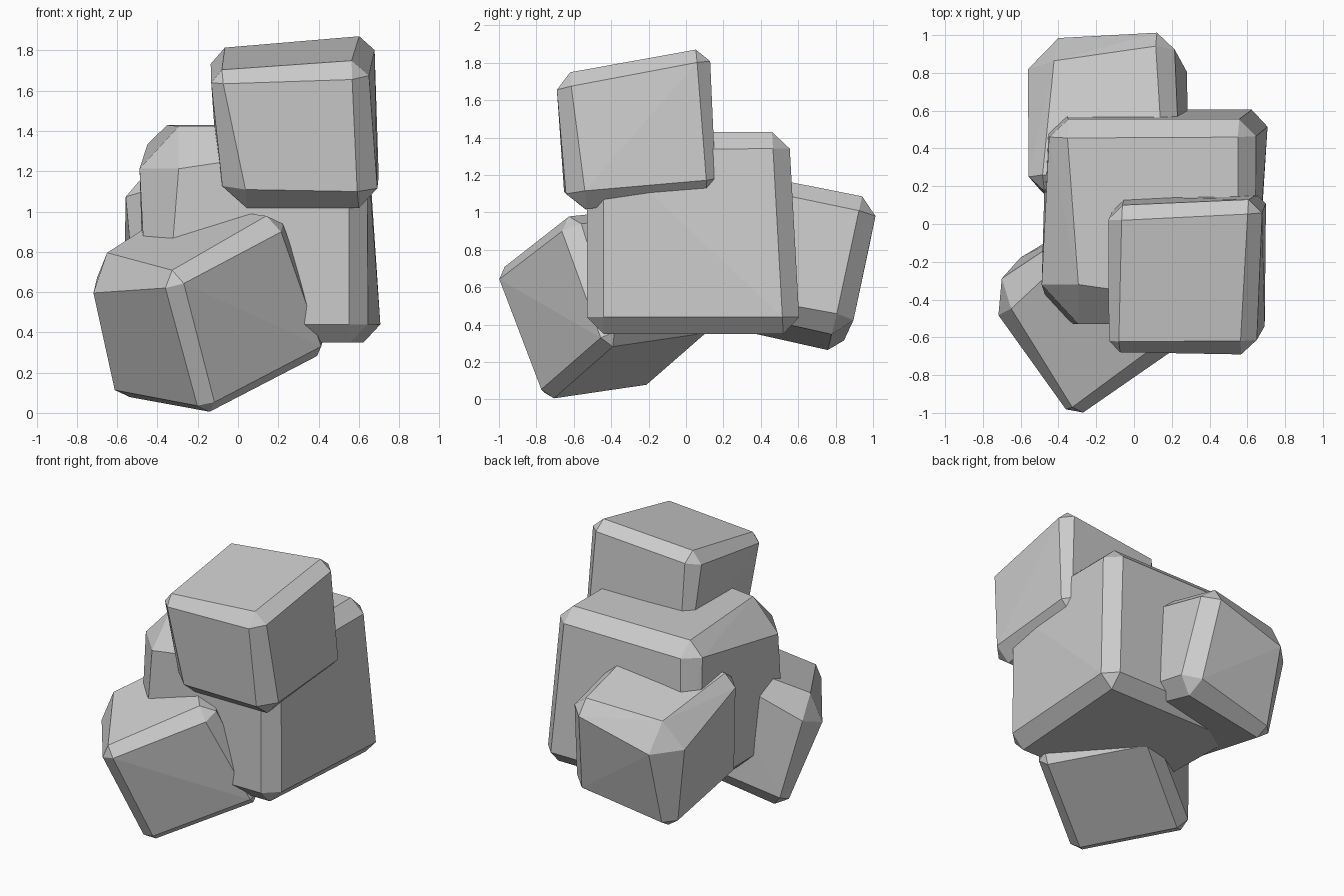
import bpy, bmesh
from mathutils import Vector


def stone(name, corners):
    """Skewed box with every corner and edge cut flat.
    Corners are (x, y, z, cut) in order: near bottom a-b, far bottom a-b, same for top."""
    pts = [Vector(c[:3]) for c in corners]
    bm = bmesh.new()
    for i, c in enumerate(corners):
        # unit directions along the three box edges at this corner
        dirs = [(pts[i ^ bit] - pts[i]).normalized() for bit in (1, 2, 4)]
        for skip in range(3):
            inset = sum((d for k, d in enumerate(dirs) if k != skip), Vector())
            bm.verts.new(pts[i] + c[3] * inset)
    bmesh.ops.convex_hull(bm, input=bm.verts)
    bmesh.ops.dissolve_limit(bm, angle_limit=0.05, verts=bm.verts, edges=bm.edges)
    bmesh.ops.recalc_face_normals(bm, faces=bm.faces)
    mesh = bpy.data.meshes.new(name)
    bm.to_mesh(mesh)
    bm.free()
    obj = bpy.data.objects.new(name, mesh)
    bpy.context.collection.objects.link(obj)
    return obj


# large central stone
stone("central_stone", [
    (-0.44, -0.53, 0.35, 0.09), (0.64, -0.53, 0.35, 0.09),
    (-0.47, 0.61, 0.35, 0.09), (0.72, 0.61, 0.35, 0.09),
    (-0.52, -0.53, 1.42, 0.21), (0.64, -0.53, 1.43, 0.09),
    (-0.44, 0.55, 1.43, 0.095), (0.64, 0.55, 1.43, 0.09)])

# stone perched on top
stone("upper_stone", [
    (-0.06, -0.65, 1.00, 0.11), (0.70, -0.63, 1.00, 0.10),
    (-0.10, 0.15, 1.13, 0.05), (0.70, 0.16, 1.13, 0.05),
    (-0.14, -0.68, 1.69, 0.06), (0.64, -0.70, 1.74, 0.08),
    (-0.14, 0.09, 1.82, 0.075), (0.68, 0.13, 1.89, 0.075)])

# tilted stone leaning at the front left
stone("front_stone", [
    (-0.15, -0.78, -0.025, 0.06), (0.478, -0.41, 0.30, 0.06),
    (-0.636, -0.19, 0.057, 0.07), (-0.01, 0.18, 0.387, 0.06),
    (-0.335, -1.057, 0.675, 0.067), (0.25, -0.646, 1.005, 0.08),
    (-0.855, -0.41, 0.745, 0.15), (-0.27, 0.00, 1.075, 0.08)])

# stone set against the back
stone("back_stone", [
    (-0.50, 0.10, 0.40, 0.08), (0.30, 0.15, 0.50, 0.08),
    (-0.46, 0.82, 0.24, 0.07), (0.29, 0.885, 0.34, 0.10),
    (-0.56, 0.18, 1.17, 0.08), (0.24, 0.20, 1.24, 0.08),
    (-0.60, 1.03, 0.98, 0.17), (0.20, 1.03, 1.08, 0.09)])
